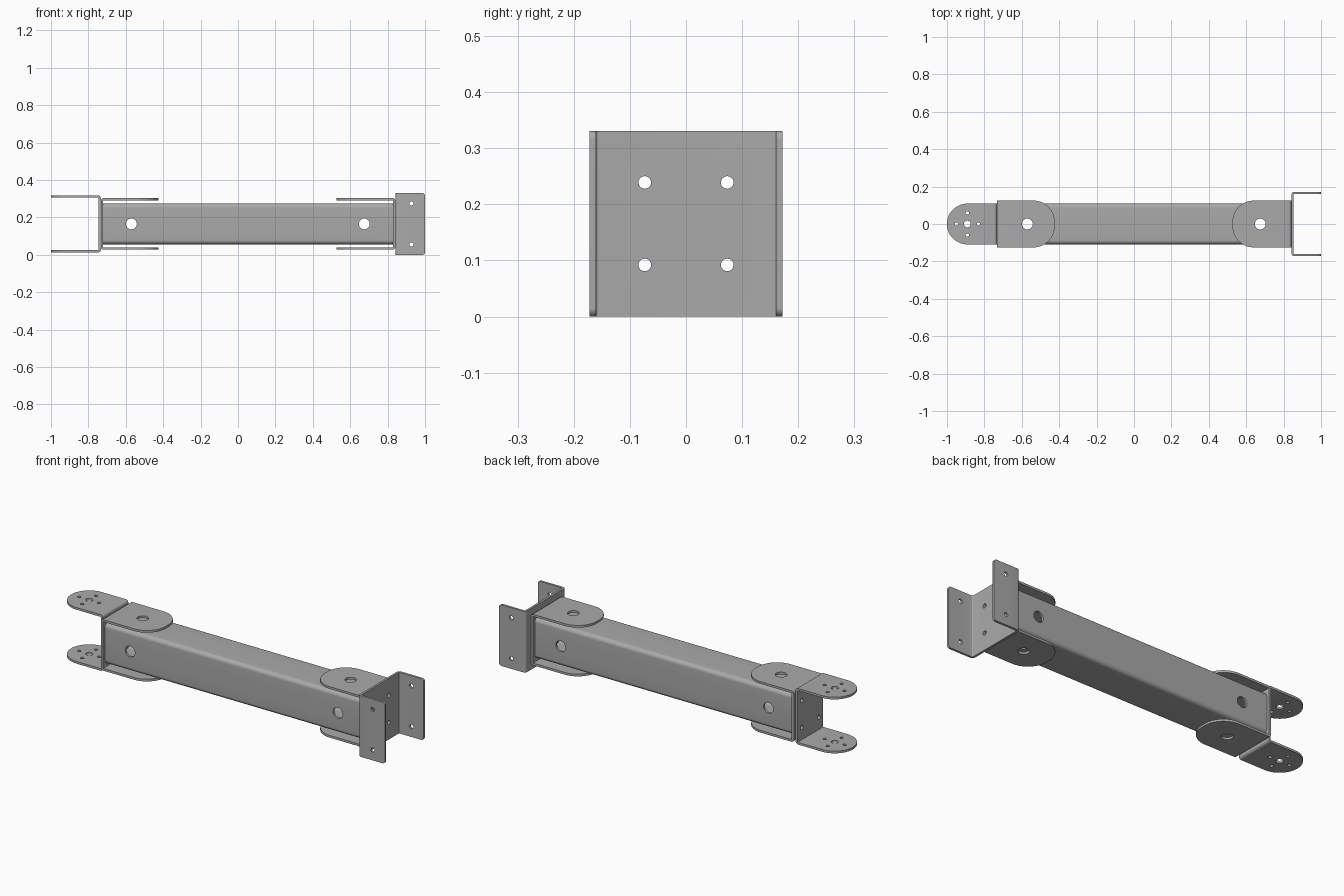
import bpy, bmesh
from math import pi, cos, sin
from mathutils import Matrix

if "Cube" in bpy.data.objects:
    bpy.data.objects.remove(bpy.data.objects["Cube"])

CZ = 0.1655     # height of the arm's axis
T = 0.012       # sheet thickness

steel = bpy.data.materials.new("dark_steel")
steel.diffuse_color = (0.4, 0.4, 0.4, 1)
steel.use_nodes = True
steel.node_tree.nodes["Principled BSDF"].inputs["Base Color"].default_value = steel.diffuse_color


def arc(cx, cy, r, a0, a1, n=10):
    return [(cx + r * cos(a0 + (a1 - a0) * i / n), cy + r * sin(a0 + (a1 - a0) * i / n))
            for i in range(n + 1)]


def prism(name, pts, place, lo, hi):
    """Extrude a 2D outline; place(a, b, depth) gives the 3D point."""
    bm = bmesh.new()
    bot = [bm.verts.new(place(a, b, lo)) for a, b in pts]
    top = [bm.verts.new(place(a, b, hi)) for a, b in pts]
    bm.faces.new(bot)
    bm.faces.new(top)
    n = len(pts)
    for i in range(n):
        j = (i + 1) % n
        bm.faces.new((bot[i], bot[j], top[j], top[i]))
    bmesh.ops.recalc_face_normals(bm, faces=bm.faces)
    me = bpy.data.meshes.new(name)
    bm.to_mesh(me)
    bm.free()
    me.materials.append(steel)
    ob = bpy.data.objects.new(name, me)
    bpy.context.collection.objects.link(ob)
    return ob


def along_x(a, b, d): return (d, a, b)
def along_y(a, b, d): return (a, d, b)
def along_z(a, b, d): return (a, b, d)


def boolean(ob, cutter, op='DIFFERENCE'):
    cutter.hide_render = True
    m = ob.modifiers.new("cut", 'BOOLEAN')
    m.operation, m.solver, m.object = op, 'EXACT', cutter
    bpy.context.view_layer.objects.active = ob
    bpy.ops.object.modifier_apply(modifier=m.name)
    bpy.data.objects.remove(cutter, do_unlink=True)


def drill(ob, a, b, r, place, lo=-1, hi=1):
    boolean(ob, prism("drill", arc(a, b, r, 0, 2 * pi, 32)[:-1], place, lo, hi))


def smooth(ob):
    bpy.ops.object.select_all(action='DESELECT')
    ob.select_set(True)
    bpy.context.view_layer.objects.active = ob
    bpy.ops.object.shade_smooth_by_angle(angle=0.5)


def bracket(name, x_web, facing, length, half, width, corner, bend, holes, upright=False):
    """Bent sheet U: web at local x=0, flanges at z=+-half, free ends rounded by corner."""
    c = half - bend
    outer = [(length, half)] + arc(bend, c, bend, pi / 2, pi, 6)
    outer += [(u, -v) for u, v in reversed(outer)]
    inner = [(length, half - T)] + arc(bend, c, bend - T, pi / 2, pi, 6)
    inner += [(u, -v) for u, v in reversed(inner)]
    ob = prism(name, outer + inner[::-1], along_y, -width - 0.03, width + 0.03)
    # rounded outline of the flanges
    k = corner
    end = arc(length - k, width - k, k, 0, pi / 2, 20)
    lower = [(u, -v) for u, v in reversed(end)]
    if width - k < 1e-6:
        end = end[1:]
    outline = [(-0.02, -width)] + lower + end + [(-0.02, width)]
    boolean(ob, prism("outline", outline, along_z, -1, 1), 'INTERSECT')
    # flange holes, then the four bolt holes in the web
    for u, w, r in holes:
        drill(ob, u, w, r, along_z)
    for sy in (-1, 1):
        for sz in (-1, 1):
            drill(ob, sy * 0.0735, sz * 0.0735, 0.0112, along_x, -0.03, 0.03)
    m = Matrix.Translation((x_web, 0, CZ))
    if facing < 0:
        m = m @ Matrix.Rotation(pi, 4, 'Z')
    if upright:
        m = m @ Matrix.Rotation(pi / 2, 4, 'X')
    ob.data.transform(m)
    smooth(ob)


# Hollow square tube with rounded edges
def square(h, r):
    pts = []
    for i, (sy, sz) in enumerate(((1, 1), (-1, 1), (-1, -1), (1, -1))):
        pts += arc(sy * (h - r), CZ + sz * (h - r), r, i * pi / 2, (i + 1) * pi / 2, 8)
    return pts


XL, XR = -0.733, 0.841          # web planes at the two ends
PIN_L, PIN_R = -0.57, 0.675     # cross-hole positions
tube = prism("square_tube", square(0.109, 0.022), along_x, XL + T, XR - T)
boolean(tube, prism("bore", square(0.097, 0.01), along_x, -1, 1))
for x in (PIN_L, PIN_R):
    drill(tube, x, CZ, 0.029, along_y)
    drill(tube, x, 0, 0.029, along_z)
smooth(tube)

# Brackets that clasp the tube ends
bracket("left_tube_bracket", XL, 1, 0.309, 0.138, 0.125, 0.113, 0.014,
        [(PIN_L - XL, 0, 0.029)])
bracket("right_tube_bracket", XR, -1, 0.315, 0.138, 0.125, 0.113, 0.014,
        [(XR - PIN_R, 0, 0.029)])

# Round-ended fork on the left
fc = 0.267 - 0.109
horn = [(fc, 0, 0.018)] + [(fc + 0.059 * cos(i * pi / 2), 0.059 * sin(i * pi / 2), 0.009)
                           for i in range(4)]
bracket("left_fork", XL, -1, 0.267, 0.152, 0.109, 0.109, 0.015, horn)

# Upright mounting bracket on the right
bracket("right_mount", XR, 1, 0.159, 0.172, 0.1655, 0.015, 0.016,
        [(0.086, s * 0.11, 0.0112) for s in (-1, 1)], upright=True)
